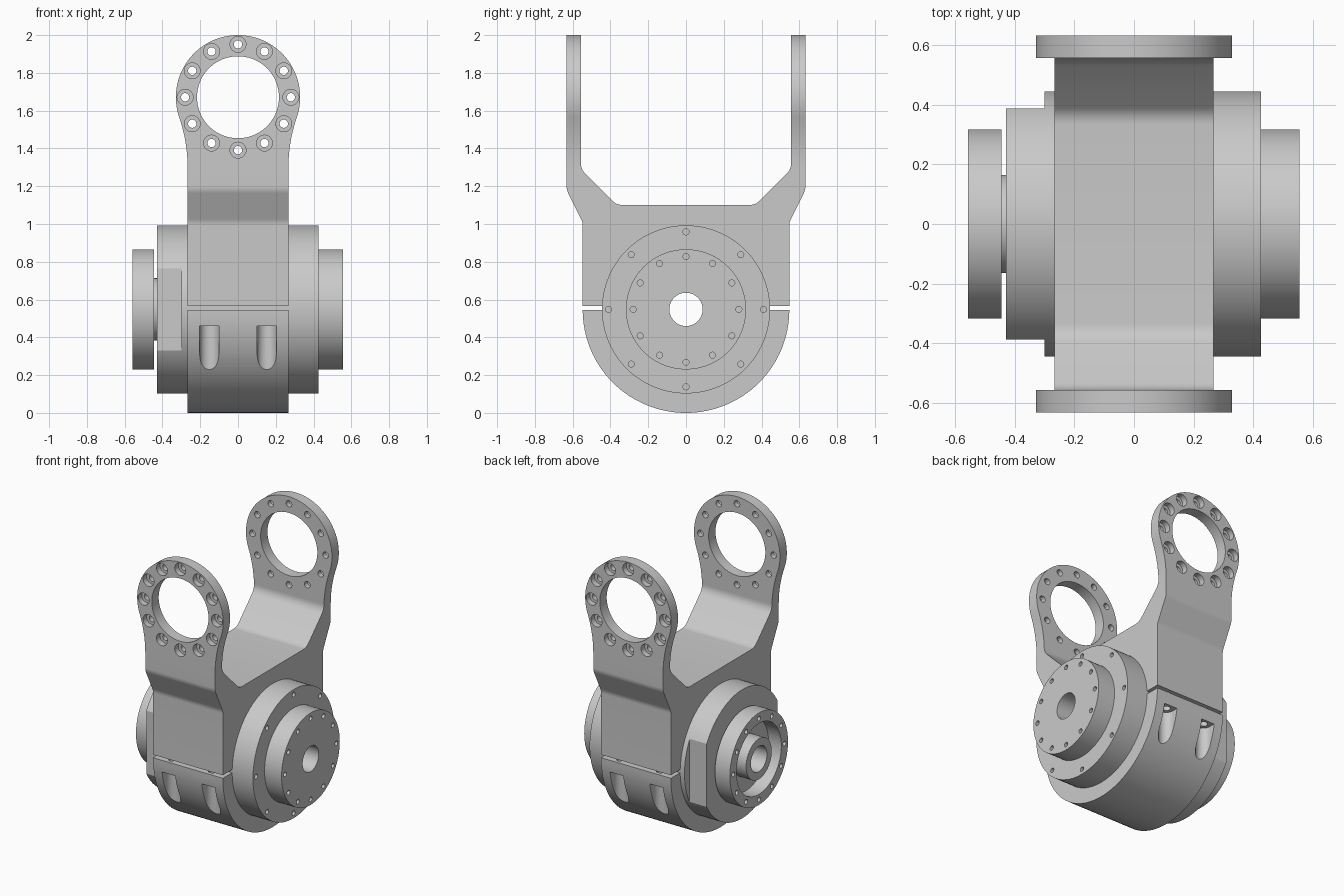
import bpy, bmesh, math
from mathutils import Matrix, Vector

cube = bpy.data.objects.get("Cube")
if cube:
    bpy.data.objects.remove(cube)

ZC = 0.548      # height of the joint axis
EAR_Z = 1.671   # height of the ear centres
HALF = 0.267    # half width of the bracket

grey = bpy.data.materials.new("machined grey")
grey.use_nodes = True
colour = (0.59, 0.59, 0.59, 1)
grey.diffuse_color = colour
grey.node_tree.nodes["Principled BSDF"].inputs["Base Color"].default_value = colour


def make(name, bm):
    bmesh.ops.recalc_face_normals(bm, faces=bm.faces)
    mesh = bpy.data.meshes.new(name)
    bm.to_mesh(mesh)
    bm.free()
    mesh.materials.append(grey)
    ob = bpy.data.objects.new(name, mesh)
    bpy.context.collection.objects.link(ob)
    return ob


def prism(name, points, move):
    """Extrude a closed outline of 3D points."""
    bm = bmesh.new()
    face = bm.faces.new([bm.verts.new(p) for p in points])
    new = bmesh.ops.extrude_face_region(bm, geom=[face])["geom"]
    verts = [v for v in new if isinstance(v, bmesh.types.BMVert)]
    bmesh.ops.translate(bm, verts=verts, vec=move)
    return make(name, bm)


def lathe(name, profile, steps=96):
    """Revolve a closed (x, radius) profile about the joint axis."""
    bm = bmesh.new()
    verts = [bm.verts.new((x, 0, ZC + r)) for x, r in profile]
    edges = [bm.edges.new((verts[i - 1], v)) for i, v in enumerate(verts)]
    bmesh.ops.spin(bm, geom=verts + edges, cent=(0, 0, ZC), axis=(1, 0, 0),
                   angle=math.tau, steps=steps, use_duplicate=False)
    bmesh.ops.remove_doubles(bm, verts=bm.verts, dist=1e-5)
    return make(name, bm)


def rods(pairs, radius, segments=20):
    """Helper solid made of separate cylinders between point pairs."""
    bm = bmesh.new()
    for a, b in pairs:
        a, b = Vector(a), Vector(b)
        turn = (b - a).to_track_quat('Z', 'Y').to_matrix().to_4x4()
        bmesh.ops.create_cone(bm, cap_ends=True, segments=segments, radius1=radius,
                              radius2=radius, depth=(b - a).length,
                              matrix=Matrix.Translation((a + b) / 2) @ turn)
    return make("cutter", bm)


def boxes(centres, size):
    """Helper solid made of separate boxes."""
    bm = bmesh.new()
    for c in centres:
        bmesh.ops.create_cube(bm, size=1, matrix=Matrix.Translation(c)
                              @ Matrix.Diagonal((*size, 1)))
    return make("cutter", bm)


def boolean(ob, tool, operation='DIFFERENCE'):
    tool.hide_render = True
    mod = ob.modifiers.new("cut", 'BOOLEAN')
    mod.operation, mod.solver, mod.object = operation, 'EXACT', tool
    bpy.context.view_layer.objects.active = ob
    bpy.ops.object.modifier_apply(modifier=mod.name)
    bpy.data.objects.remove(tool)


def fillet(a, b, c, radius, n=6):
    """Points rounding the corner b between a and c."""
    a, b, c = Vector(a), Vector(b), Vector(c)
    u, w = (a - b).normalized(), (c - b).normalized()
    half = math.acos(u.dot(w)) / 2
    centre = b + (u + w).normalized() * radius / math.sin(half)
    p = b + u * radius / math.tan(half) - centre
    q = b + w * radius / math.tan(half) - centre
    return [centre + p.lerp(q, i / n).normalized() * radius for i in range(n + 1)]


def circle(radius, count, height):
    return [(radius * math.sin(math.tau * i / count),
             height + radius * math.cos(math.tau * i / count)) for i in range(count)]


# Yoke: side profile in y and z, rounded at the bends
side = [(0.547, 0.566), (0.547, 1.01), (0.632, 1.18), (0.632, 2.1),
        (0.557, 2.1), (0.557, 1.29), (0.367, 1.1)]
loop = side + [(-y, z) for y, z in reversed(side)]
radii = [0, 0.08, 0.08, 0, 0, 0.08, 0.08]
radii += radii[::-1]
outline = []
for i, p in enumerate(loop):
    if radii[i]:
        outline += fillet(loop[i - 1], p, loop[(i + 1) % len(loop)], radii[i])
    else:
        outline.append(Vector(p))
yoke = prism("yoke", [(-0.4, p.x, p.y) for p in outline], (0.8, 0, 0))

# Ear outline: straight sides, a concave sweep, then a round top
ear_r, z0 = 0.329, 1.3
drop = EAR_Z - z0
sweep = (HALF ** 2 + drop ** 2 - ear_r ** 2) / (2 * (ear_r - HALF))
low = math.atan2(drop, HALF + sweep)
right = [(HALF, 0.4)]
right += [(HALF + sweep * (1 - math.cos(low * i / 10)), z0 + sweep * math.sin(low * i / 10))
          for i in range(10)]
right += [(ear_r * math.cos(a), EAR_Z + ear_r * math.sin(a))
          for a in [-low + (math.pi / 2 + low) * i / 32 for i in range(33)]]
front = right + [(-x, z) for x, z in reversed(right[:-1])]
boolean(yoke, prism("cutter", [(x, -0.8, z) for x, z in front], (0, 1.6, 0)), 'INTERSECT')

# Bearing windows and counterbored bolt circle in both ears
boolean(yoke, rods([((0, -1, EAR_Z), (0, 1, EAR_Z))], 0.217, 72))
bolts = circle(0.28, 12, EAR_Z)
boolean(yoke, rods([((x, -1, z), (x, 1, z)) for x, z in bolts], 0.022))
boolean(yoke, rods([((x, s * 0.592, z), (x, s, z)) for x, z in bolts for s in (-1, 1)], 0.042, 28))

# Lower clamp: half round
steps = 64
arc = [(0.547 * math.cos(math.pi * i / steps), ZC - 0.003 - 0.545 * math.sin(math.pi * i / steps))
       for i in range(steps + 1)]
clamp = prism("lower_clamp", [(-HALF, y, z) for y, z in arc], (2 * HALF, 0, 0))

# Clamp screw pockets, open to the outside, and screw holes
spots = [(x, y) for x in (-0.152, 0.152) for y in (-0.497, 0.497)]
boolean(clamp, rods([((x, y, -0.1), (x, y, 0.46)) for x, y in spots], 0.051, 40))
boolean(clamp, boxes([(x, y * 1.2, 0.26) for x, y in spots], (0.1016, 0.198, 0.4)))
for part in (yoke, clamp):
    boolean(part, rods([((x, y, 0.4), (x, y, 0.7)) for x, y in spots], 0.026))
    boolean(part, rods([((-1, 0, ZC), (1, 0, ZC))], 0.435, 96))

# Actuator body with output disc, neck and hollow rear flange
body = lathe("actuator_body", [
    (0.556, 0.088), (0.556, 0.318), (0.426, 0.318), (0.426, 0.445),
    (-0.43, 0.445), (-0.43, 0.165), (-0.444, 0.165), (-0.444, 0.318),
    (-0.558, 0.318), (-0.558, 0.245), (-0.46, 0.245), (-0.46, 0.14),
    (-0.558, 0.14), (-0.558, 0.088)])

# Flats on the rear of the body
boolean(body, boxes([(-0.4, s * 0.488, ZC) for s in (-1, 1)], (0.2, 0.2, 1)))

# Screw holes on the disc, the body shoulder and the rear flange
inner, outer = circle(0.28, 12, ZC), circle(0.41, 8, ZC)
holes = [((0.5, y, z), (0.7, y, z)) for y, z in inner]
holes += [((0.37, y, z), (0.7, y, z)) for y, z in outer]
holes += [((-0.7, y, z), (-0.5, y, z)) for y, z in inner]
boolean(body, rods(holes, 0.016, 16))

# Smooth shading with crisp edges
for ob in (yoke, clamp, body):
    bpy.ops.object.select_all(action='DESELECT')
    ob.select_set(True)
    bpy.context.view_layer.objects.active = ob
    bpy.ops.object.shade_smooth_by_angle(angle=math.radians(25))
